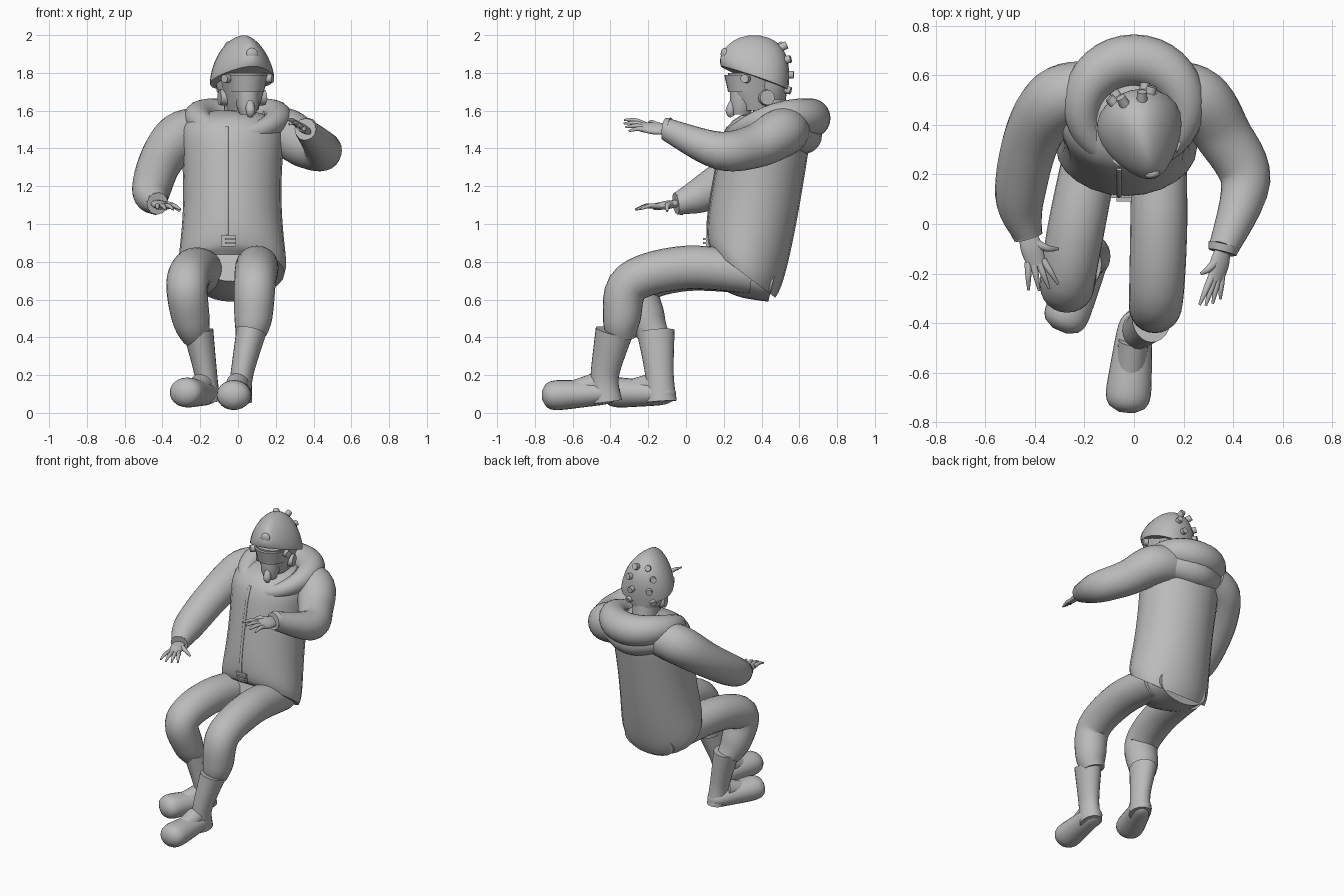
import bpy, bmesh, math
from mathutils import Vector, Matrix

if "Cube" in bpy.data.objects:
    bpy.data.objects.remove(bpy.data.objects["Cube"])

grey = bpy.data.materials.new("plain grey")
grey.use_nodes = True
grey.diffuse_color = (0.5, 0.5, 0.5, 1)
grey.node_tree.nodes["Principled BSDF"].inputs["Base Color"].default_value = grey.diffuse_color

AXIS_X, AXIS_Z = Vector((1, 0, 0)), Vector((0, 0, 1))
HEAD_TURN = Matrix.Translation((.03, .37, 0)) @ Matrix.Rotation(math.radians(15), 4, 'Z')


def finish(name, bm, matrix=Matrix()):
    bmesh.ops.recalc_face_normals(bm, faces=bm.faces)
    bm.transform(matrix)
    mesh = bpy.data.meshes.new(name)
    bm.to_mesh(mesh)
    bm.free()
    mesh.materials.append(grey)
    part = bpy.data.objects.new(name, mesh)
    bpy.context.collection.objects.link(part)
    bpy.ops.object.select_all(action='DESELECT')
    part.select_set(True)
    bpy.context.view_layer.objects.active = part
    bpy.ops.object.shade_smooth_by_angle(angle=math.radians(40))


def smooth_path(keys, steps):
    """Catmull-Rom samples through tuples of any length."""
    last = len(keys) - 1
    samples = []
    for i in range(last):
        window = [keys[max(0, min(last, i + offset))] for offset in (-1, 0, 1, 2)]
        for step in range(steps):
            t = step / steps
            samples.append([
                b + t * (c - a + t * (2*a - 5*b + 4*c - d + t * (3*b - a - 3*c + d))) / 2
                for a, b, c, d in zip(*window)])
    return samples + [keys[last]]


def skin(name, rings, closed=False, matrix=Matrix()):
    """Join rings of points into one surface, capped unless closed in a loop."""
    bm = bmesh.new()
    rings = [[bm.verts.new(point) for point in ring] for ring in rings]
    pairs = list(zip(rings, rings[1:]))
    if closed:
        pairs.append((rings[-1], rings[0]))
    else:
        bm.faces.new(rings[0])
        bm.faces.new(rings[-1])
    for lower, upper in pairs:
        for k in range(len(lower)):
            bm.faces.new((lower[k - 1], lower[k], upper[k], upper[k - 1]))
    finish(name, bm, matrix)


def ellipse(centre, side, up, egg=0, sides=24):
    """Ring of points; egg makes the up end wider than the down end."""
    angles = [math.tau * k / sides for k in range(sides)]
    return [centre + side * math.cos(a) * (1 + egg * math.sin(a)) + up * math.sin(a) for a in angles]


def level_ring(y, z, width, depth, x=0, pitch=0, egg=0):
    """Ring lying level, or pitched about the x axis in degrees."""
    angle = math.radians(pitch)
    up = Vector((0, math.cos(angle), math.sin(angle)))
    return ellipse(Vector((x, y, z)), AXIS_X * width, up * depth, egg)


def tube(name, points, radii, flat=1, steps=6, ref=AXIS_X, closed=False, matrix=Matrix()):
    """Round or flattened tube that faces along its path."""
    keys = [(*point, radius) for point, radius in zip(points, radii)]
    rows = keys if closed else smooth_path(keys, steps)
    centres = [Vector(row[:-1]) for row in rows]
    rings = []
    for i, row in enumerate(rows):
        after = centres[(i + 1) % len(rows)] if closed else centres[min(i + 1, len(rows) - 1)]
        before = centres[i - 1] if closed or i else centres[i]
        along = (after - before).normalized()
        side = (ref - along * ref.dot(along)).normalized()
        rings.append(ellipse(centres[i], side * row[-1], along.cross(side) * row[-1] * flat))
    skin(name, rings, closed, matrix)


def disc(name, position, axis, radius, depth, matrix=Matrix()):
    bm = bmesh.new()
    bmesh.ops.create_cone(bm, cap_ends=True, segments=12, radius1=radius, radius2=radius * .9, depth=depth)
    facing = Vector(axis).to_track_quat('Z', 'Y').to_matrix().to_4x4()
    finish(name, bm, matrix @ Matrix.Translation(position) @ facing)


def box(name, position, size):
    bm = bmesh.new()
    bmesh.ops.create_cube(bm, size=1)
    finish(name, bm, Matrix.Translation(position) @ Matrix.Diagonal((*size, 1)))


# Jacket: slanted hem, slim waist, leaning back, closing over the shoulders
def jacket_shape(t):
    closing = math.sqrt(1 - .9 * t ** 16 - .15 * (1 - t) ** 20)
    return dict(x=-.03, y=.3 + .15 * t, z=.74 + .86 * t, width=(.26 + .04 * (2 * t - 1) ** 2) * closing,
                depth=.235 * closing, pitch=-37 * (1 - t) ** 2)


def jacket_front(t):
    shape = jacket_shape(t)
    angle = math.radians(shape["pitch"])
    return (-.06, shape["y"] - shape["depth"] * math.cos(angle),
            shape["z"] - shape["depth"] * math.sin(angle))


skin("jacket", [level_ring(**jacket_shape(i / 32)) for i in range(33)])
tube("zip_flap", [jacket_front(i / 10) for i in range(1, 10)], [.01] * 9, flat=.6)
tube("pelvis", [(-.03, .15, .78), (-.03, .3, .73), (-.03, .46, .69)], [.16, .21, .19], flat=.55)

# Belt buckle with two bars
box("buckle", (-.05, .12, .91), (.08, .03, .06))
for height in (.9, .92):
    box("buckle_bar", (-.04, .1, height), (.06, .02, .01))

# Collapsed hood: a ring around the neck, thickest at the back, draped down behind
turns = [math.tau * k / 36 for k in range(36)]
tube("hood",
     [(.21 * math.cos(a), .46 + .2 * math.sin(a), 1.56 + .04 * math.sin(a) - .04 * math.sin(a) ** 2) for a in turns],
     [.075 + .03 * math.sin(a) for a in turns], ref=AXIS_Z, closed=True)
tube("hood_drape", [(-.24, .52, 1.5), (0, .62, 1.47), (.24, .52, 1.5)], [.08, .1, .08], ref=AXIS_Z)


# Arms: sleeve, cuff, palm, four fanned fingers and a thumb
def arm(side, joints, along, across):
    tube(side + "_sleeve", joints, [.12, .13, .115, .1, .06])
    wrist, along, across = Vector(joints[-1]), Vector(along), Vector(across)
    disc(side + "_cuff", wrist, along, .065, .03)
    tube(side + "_palm", [wrist, wrist + along * .06, wrist + along * .13],
         [.035, .045, .035], flat=.5, ref=across)
    for spread in (-1.5, -.5, .5, 1.5):
        knuckle = wrist + along * .11 + across * spread * .02
        reach = along * (.12 - .01 * abs(spread)) + across * spread * .02
        tube(side + "_finger", [knuckle, knuckle + reach / 2 + AXIS_Z * .01, knuckle + reach],
             [.015, .012, .005])
    base = wrist + along * .04 - across * .02
    tube(side + "_thumb", [base, base + along * .03 - across * .04, base + along * .04 - across * .08 - AXIS_Z * .03],
         [.018, .014, .006])


arm("left", [(.14, .54, 1.5), (.26, .5, 1.48), (.36, .36, 1.41), (.45, .17, 1.39), (.36, -.1, 1.5)],
    (-.25, -1, .1), (.7, .2, -.5))
arm("right", [(-.18, .54, 1.5), (-.31, .5, 1.46), (-.41, .35, 1.33), (-.46, .11, 1.17), (-.43, -.04, 1.11)],
    (.3, -1, -.15), (-1, -.2, 0))


# Legs: trouser tube bagging over the boot, boot shaft, and a foot swelling towards the toe
def leg(side, joints, shaft, heel, toe):
    tube(side + "_trouser", joints, [.11, .115, .11, .1, .075])
    tube(side + "_boot_shaft", shaft, [.08, .06, .065], flat=1.25)
    heel, toe = Vector(heel), Vector(toe)
    stations = [i / 20 for i in range(21)]
    tube(side + "_boot_foot", [heel.lerp(toe, t) for t in stations],
         [(.065 + .035 * t) * math.sqrt(1 - .9 * (2 * t - 1) ** 6) for t in stations], flat=.87, steps=1)
    instep = heel.lerp(toe, .3) + AXIS_Z * .05
    tube(side + "_boot_instep", [instep, heel.lerp(toe, .7)], [.06, .06])


leg("left", [(.1, .35, .74), (.1, 0, .77), (.09, -.29, .69), (.08, -.34, .5), (.06, -.34, .4)],
    [(.07, -.38, .43), (.02, -.43, .2), (.01, -.42, .06)], (.01, -.35, .11), (-.03, -.76, .09))
leg("right", [(-.16, .35, .74), (-.23, 0, .76), (-.27, -.24, .68), (-.25, -.21, .5), (-.22, -.16, .4)],
    [(-.21, -.16, .43), (-.17, -.14, .2), (-.16, -.13, .06)], (-.14, -.06, .1), (-.3, -.43, .11))

# Neck and face, turned slightly aside
skin("neck", [level_ring(.1, 1.48, .1, .1), level_ring(.08, 1.57, .08, .09), level_ring(.07, 1.7, .09, .09)],
     matrix=HEAD_TURN)
skin("face", [level_ring(.02, 1.6, .08, .1), level_ring(.01, 1.68, .1, .14), level_ring(0, 1.8, .13, .15)],
     matrix=HEAD_TURN)

# Helmet: a peaked dome with a pointed, raised brim and a nape guard
dome = [i / 20.2 for i in range(21)]
skin("helmet", [level_ring(-.01, 1.77 + .23 * t, .165 * (1 - t ** 1.6) ** .6, .19 * math.sqrt(1 - t ** 3),
                           pitch=-20 * (1 - t) ** 2, egg=.3) for t in dome], matrix=HEAD_TURN)
skin("nape_guard", [level_ring(.07, 1.66, .1, .09), level_ring(.07, 1.73, .13, .1), level_ring(.06, 1.82, .14, .11)],
     matrix=HEAD_TURN)
tube("helmet_lamp", [(0, -.14, 1.9), (0, -.18, 1.9), (0, -.19, 1.9)], [.03, .03, .01], matrix=HEAD_TURN)

# Visor, breathing mask and its nozzle
skin("visor", [level_ring(-.02, 1.7, .1, .13), level_ring(-.03, 1.79, .12, .14)], matrix=HEAD_TURN)
skin("breathing_mask", [level_ring(-.08, 1.58, .04, .05), level_ring(-.08, 1.63, .06, .06), level_ring(-.08, 1.7, .06, .06)],
     matrix=HEAD_TURN)
tube("mask_nozzle", [(0, -.12, 1.65), (0, -.14, 1.6), (0, -.13, 1.57)], [.02, .025, .015], matrix=HEAD_TURN)

# Ear pieces, visor hinges and studs on the back of the helmet
for side in (-1, 1):
    disc("ear_piece", (side * .1, .03, 1.67), (side, 0, 0), .045, .05, HEAD_TURN)
    disc("visor_hinge", (side * .12, -.09, 1.77), (side, -.7, 0), .025, .03, HEAD_TURN)
    for x, y, z in ((.04, .14, 1.94), (.08, .15, 1.87), (.06, .17, 1.79), (.08, .15, 1.71)):
        disc("helmet_stud", (side * x, y, z), (side * x, y, (z - 1.8) / 2), .022, .04, HEAD_TURN)
